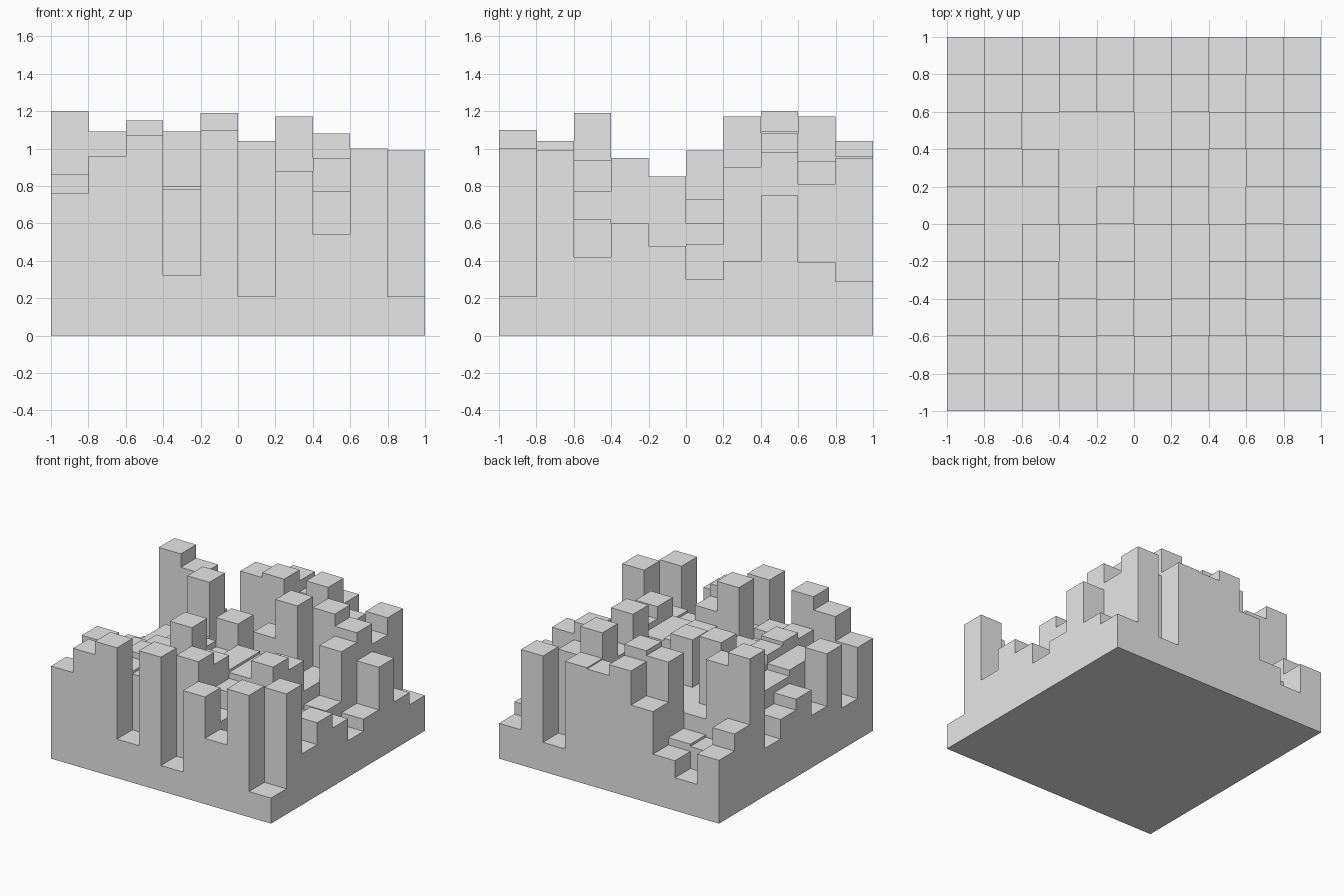
import bpy
import bmesh

# Remove the default cube
default_cube = bpy.data.objects.get("Cube")
if default_cube:
    bpy.data.objects.remove(default_cube, do_unlink=True)

# Single plain grey material
grey = bpy.data.materials.new("plain_grey")
grey.use_nodes = True
grey.diffuse_color = (0.8, 0.8, 0.8, 1)
grey.node_tree.nodes["Principled BSDF"].inputs["Base Color"].default_value = (0.8, 0.8, 0.8, 1)

# Column heights in hundredths: one row per depth step, front to back, each from -x to +x
ROWS = [
    "76 96 107 32 110 21 88 54 100 21",
    "34 60 80 78 70 104 60 45 60 99",
    "86 75 85 70 119 94 75 77 62 42",
    "43 75 82 80 78 82 80 95 50 60",
    "64 70 75 80 75 82 80 85 45 48",
    "55 70 70 60 99 60 73 60 49 30",
    "39 50 115 60 60 85 117 60 90 40",
    "120 109 60 60 60 70 90 108 98 75",
    "66 45 47 109 113 70 117 93 81 39",
    "52 27 41 76 104 95 96 24 95 29",
]
heights = [[int(value) / 100 for value in row.split()] for row in ROWS]
COUNT = len(heights)
CELL = 2 / COUNT


def height(column, row):
    """Height of a column, or ground level outside the block."""
    inside = 0 <= column < COUNT and 0 <= row < COUNT
    return heights[row][column] if inside else 0


def add_face(bm, points):
    """Add one polygon from grid corners and a height."""
    verts = [bm.verts.new((x * CELL - 1, y * CELL - 1, z)) for x, y, z in points]
    return bm.faces.new(verts)


bm = bmesh.new()
for row in range(COUNT):
    for column in range(COUNT):
        top = height(column, row)
        corners = [(column, row), (column + 1, row),
                   (column + 1, row + 1), (column, row + 1)]

        # Flat cap and matching piece of the underside
        add_face(bm, [(x, y, top) for x, y in corners])
        add_face(bm, [(x, y, 0) for x, y in reversed(corners)])

        # Walls only where this column stands above its neighbour
        neighbours = [(column, row - 1), (column + 1, row),
                      (column, row + 1), (column - 1, row)]
        for side, neighbour in enumerate(neighbours):
            low = height(*neighbour)
            if top > low:
                start, end = corners[side], corners[(side + 1) % len(corners)]
                add_face(bm, [(*start, low), (*end, low), (*end, top), (*start, top)])

# Weld the shared corners and merge coplanar faces into clean planes
bmesh.ops.remove_doubles(bm, verts=bm.verts, dist=0.0001)
bmesh.ops.dissolve_limit(bm, angle_limit=0.01, verts=bm.verts, edges=bm.edges)

mesh = bpy.data.meshes.new("stepped_block")
bm.to_mesh(mesh)
bm.free()
mesh.materials.append(grey)

stepped_block = bpy.data.objects.new("stepped_block", mesh)
bpy.context.collection.objects.link(stepped_block)
